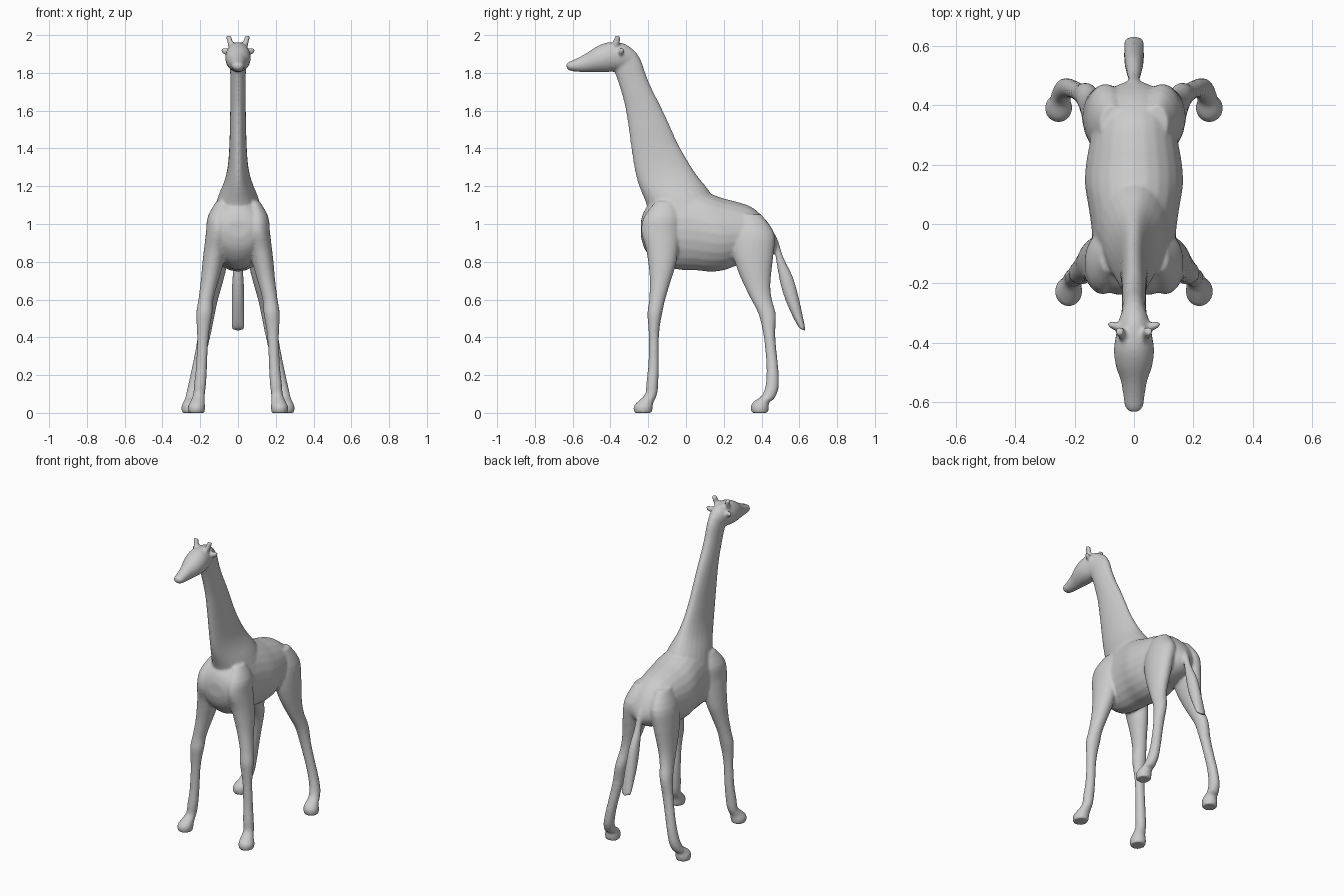
import bpy, bmesh
from math import sin, cos, tau
from mathutils import Vector, Matrix, Euler

SIDES = 24
bm = bmesh.new()


def spline(a, b, c, d, t):
    return [0.5 * (2 * q + (r - p) * t + (2 * p - 5 * q + 4 * r - s) * t * t
                   + (3 * q - p - 3 * r + s) * t ** 3) for p, q, r, s in zip(a, b, c, d)]


def loft(rings, side=1, steps=3):
    """Each ring: two silhouette points (y1,z1,y2,z2), half width, optional x offset."""
    rows = [list(r) + [0.0] * (6 - len(r)) for r in rings]
    fine = []
    for i in range(len(rows) - 1):
        a, d = rows[max(i - 1, 0)], rows[min(i + 2, len(rows) - 1)]
        fine += [spline(a, rows[i], rows[i + 1], d, k / steps) for k in range(steps)]
    fine.append(rows[-1])
    loops = []
    for y1, z1, y2, z2, hx, cx in fine:
        mid = Vector((cx * side, (y1 + y2) / 2, (z1 + z2) / 2))
        axis = Vector((0, (y1 - y2) / 2, (z1 - z2) / 2))
        loops.append([bm.verts.new(mid + axis * cos(tau * k / SIDES)
                                   + Vector((hx * sin(tau * k / SIDES), 0, 0)))
                      for k in range(SIDES)])
    faces = [bm.faces.new(loops[0]), bm.faces.new(loops[-1])]
    for p, q in zip(loops, loops[1:]):
        for k in range(SIDES):
            n = (k + 1) % SIDES
            faces.append(bm.faces.new((p[k], p[n], q[n], q[k])))
    bmesh.ops.recalc_face_normals(bm, faces=faces)


def ellipsoid(loc, radii, rot):
    m = Matrix.LocRotScale(Vector(loc), Euler(rot), Vector(radii))
    bmesh.ops.create_uvsphere(bm, u_segments=16, v_segments=10, radius=1, matrix=m)


# Torso, chest to rump
loft([(-.238, 1.02, -.238, .93, .06), (-.215, 1.08, -.215, .86, .115),
      (-.15, 1.14, -.15, .79, .145), (-.05, 1.19, -.05, .76, .14),
      (.05, 1.185, .05, .755, .152), (.13, 1.16, .13, .748, .165),
      (.2, 1.135, .2, .755, .162), (.27, 1.117, .27, .78, .15),
      (.35, 1.088, .35, .79, .135), (.42, 1.025, .42, .81, .11),
      (.46, .965, .46, .84, .07), (.478, .92, .478, .87, .03)])

# Neck
loft([(-.19, 1.04, .17, 1.09, .13), (-.215, 1.12, .125, 1.172, .105),
      (-.248, 1.2, .06, 1.255, .072), (-.27, 1.28, .008, 1.335, .054),
      (-.288, 1.39, -.045, 1.43, .046), (-.303, 1.5, -.09, 1.53, .043),
      (-.32, 1.61, -.137, 1.63, .041), (-.34, 1.69, -.178, 1.71, .041),
      (-.365, 1.77, -.212, 1.79, .041), (-.385, 1.82, -.24, 1.87, .043),
      (-.39, 1.84, -.285, 1.93, .04), (-.37, 1.88, -.33, 1.94, .02)])

# Head, muzzle to crown
loft([(-.635, 1.848, -.63, 1.822, .014), (-.62, 1.858, -.615, 1.812, .03),
      (-.58, 1.876, -.58, 1.806, .036), (-.53, 1.903, -.53, 1.804, .044),
      (-.48, 1.935, -.48, 1.804, .061), (-.43, 1.958, -.42, 1.804, .068),
      (-.38, 1.963, -.37, 1.81, .061), (-.32, 1.952, -.32, 1.82, .05),
      (-.26, 1.905, -.28, 1.83, .03)])

# Tail with tuft
loft([(.43, .92, .455, .97, .03), (.465, .87, .487, .915, .021),
      (.478, .8, .515, .825, .022), (.498, .69, .566, .72, .03),
      (.525, .6, .597, .61, .034), (.56, .52, .617, .52, .034),
      (.592, .46, .631, .45, .034), (.61, .442, .631, .434, .03)])

front_leg = [(-.16, 1.12, -.06, 1.12, .03, .085), (-.222, 1.04, -.03, 1.04, .058, .102),
             (-.237, .96, -.03, .96, .064, .105), (-.212, .87, -.04, .87, .06, .12),
             (-.198, .78, -.055, .78, .055, .135), (-.192, .7, -.08, .7, .047, .15),
             (-.195, .6, -.11, .6, .04, .17), (-.204, .53, -.125, .53, .043, .178),
             (-.2, .46, -.138, .46, .036, .183), (-.196, .38, -.144, .38, .03, .187),
             (-.2, .25, -.143, .25, .029, .193), (-.21, .16, -.147, .16, .032, .2),
             (-.216, .1, -.152, .1, .031, .206), (-.25, .065, -.172, .055, .038, .214),
             (-.277, .035, -.176, .03, .046, .22), (-.274, 0, -.18, 0, .043, .22)]

hind_leg = [(.27, 1.05, .4, 1.05, .04, .075), (.24, .95, .468, .95, .068, .09),
            (.245, .85, .465, .85, .064, .107), (.275, .75, .453, .75, .055, .12),
            (.31, .67, .447, .67, .046, .132), (.345, .6, .455, .6, .039, .145),
            (.385, .52, .476, .52, .037, .16), (.409, .42, .472, .42, .034, .177),
            (.421, .32, .48, .32, .031, .197), (.427, .22, .49, .22, .03, .218),
            (.42, .14, .49, .13, .032, .235), (.4, .09, .467, .075, .034, .245),
            (.36, .062, .44, .055, .039, .25), (.343, .035, .439, .03, .046, .254),
            (.347, 0, .434, 0, .043, .254)]

horn = [(-.405, 1.93, -.362, 1.92, .018, .03), (-.389, 1.965, -.351, 1.955, .015, .041),
        (-.374, 1.999, -.344, 1.992, .014, .05)]

# Legs, horns and ears on both sides
for side in (-1, 1):
    loft(front_leg, side)
    loft(hind_leg, side)
    loft(horn, side)
    ellipsoid((.06 * side, -.345, 1.912), (.034, .014, .019), (0, -.35 * side, .3 * side))

mesh = bpy.data.meshes.new("giraffe_body")
bm.to_mesh(mesh)
bm.free()
body = bpy.data.objects.new("giraffe_body", mesh)
bpy.context.collection.objects.link(body)

# Fuse the parts into one skin and soften the joins
remesh = body.modifiers.new("fuse", 'REMESH')
remesh.mode = 'VOXEL'
remesh.voxel_size = 0.0075
remesh.use_smooth_shade = True
soften = body.modifiers.new("soften", 'SMOOTH')
soften.factor = 0.5
soften.iterations = 7
